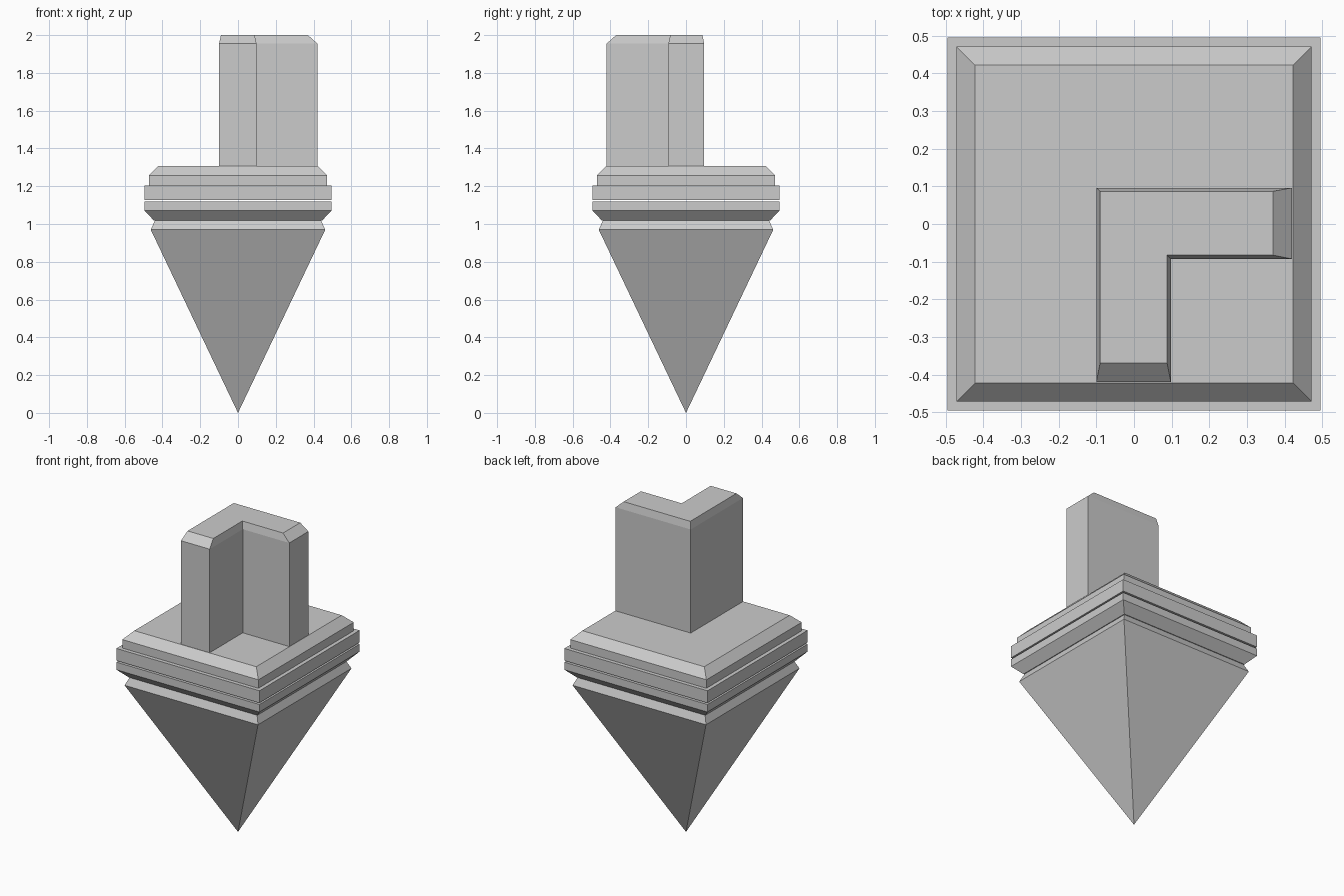
import bpy
import bmesh

cube = bpy.data.objects.get("Cube")
if cube:
    bpy.data.objects.remove(cube, do_unlink=True)

grey = bpy.data.materials.new("stone_grey")
grey.use_nodes = True
colour = (0.6, 0.6, 0.6, 1)
grey.diffuse_color = colour
grey.node_tree.nodes["Principled BSDF"].inputs["Base Color"].default_value = colour


def square(half):
    return [(-half, -half), (half, -half), (half, half), (-half, half)]


def loft(name, layers, tip=None):
    """Stack matching outlines [(z, points)] into a closed solid, optionally from a tip."""
    bm = bmesh.new()
    rings = [[bm.verts.new((x, y, z)) for x, y in pts] for z, pts in layers]
    count = len(rings[0])
    for low, high in zip(rings, rings[1:]):
        for i in range(count):
            j = (i + 1) % count
            bm.faces.new((low[i], low[j], high[j], high[i]))
    bm.faces.new(rings[-1])
    if tip is None:
        bm.faces.new(rings[0][::-1])
    else:
        apex = bm.verts.new((0, 0, tip))
        for i in range(count):
            bm.faces.new((apex, rings[0][(i + 1) % count], rings[0][i]))
    bmesh.ops.recalc_face_normals(bm, faces=bm.faces)
    mesh = bpy.data.meshes.new(name)
    bm.to_mesh(mesh)
    bm.free()
    mesh.materials.append(grey)
    obj = bpy.data.objects.new(name, mesh)
    bpy.context.collection.objects.link(obj)
    return obj


def l_shape(back, end, inner, left):
    """L outline with one arm towards the front and one towards +x."""
    return [(left, -end), (inner, -end), (inner, -inner + 0.005),
            (end, -inner + 0.005), (end, back), (left, back)]


# Pointed lower body with a chamfered rim
loft("spike", [(0.97, square(0.462)), (1.018, square(0.44))], tip=0)

# Lower plate, chamfered underneath
loft("lower_plate", [(1.018, square(0.445)), (1.071, square(0.495)), (1.118, square(0.495))])

# Upper collar, separated by a thin gap
loft("collar", [(1.128, square(0.495)), (1.204, square(0.495))])

# Cap plate, chamfered on top
loft("cap_plate", [(1.204, square(0.471)), (1.257, square(0.471)), (1.307, square(0.422))])

# Corner column with long bevels on the arm ends
base = l_shape(0.096, 0.42, 0.098, -0.1)
top = l_shape(0.087, 0.37, 0.088, -0.09)
loft("corner_column", [(1.307, base), (1.955, base), (2.0, top)])
